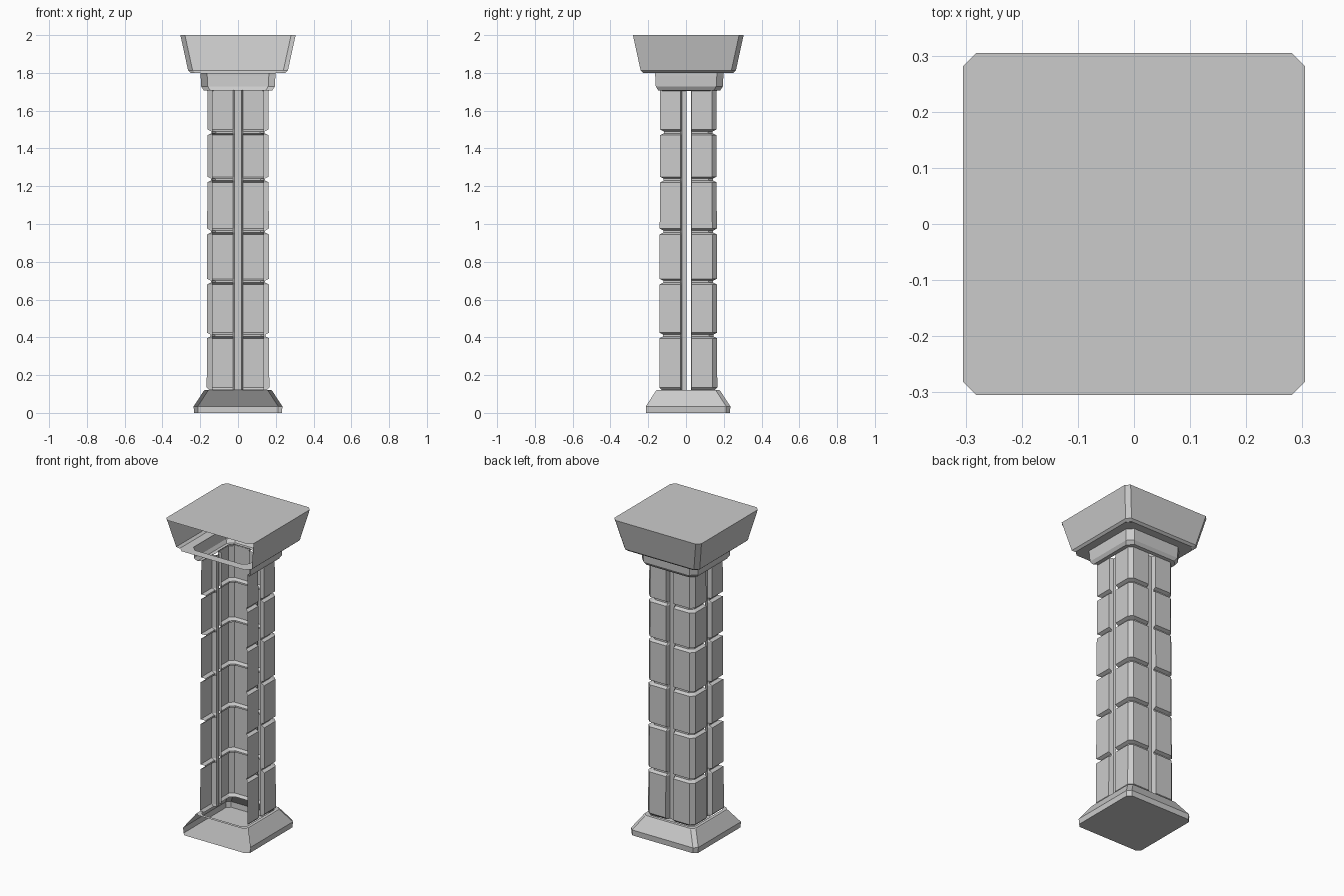
import bpy, bmesh

if "Cube" in bpy.data.objects:
    bpy.data.objects.remove(bpy.data.objects["Cube"])


def finish(name, bm):
    me = bpy.data.meshes.new(name)
    bm.to_mesh(me)
    bm.free()
    ob = bpy.data.objects.new(name, me)
    bpy.context.collection.objects.link(ob)
    return ob


def mirrored(path):
    return [(-x, y) for x, y in reversed(path)]


def loft(bm, sections):
    # sections: list of (z, [xy path]) with outward-facing walls
    rows = [[bm.verts.new((x, y, z)) for x, y in path] for z, path in sections]
    for lo, hi in zip(rows, rows[1:]):
        for i in range(len(lo) - 1):
            bm.faces.new((lo[i], hi[i], hi[i + 1], lo[i + 1]))
    return rows


def open_square(h, c):
    # chamfered square without its front side and front chamfers
    left = [(-h, -h + c), (-h, h - c), (-h + c, h)]
    return left + mirrored(left)


def full_square(h, c):
    return open_square(h, c) + [(h - c, -h), (-h + c, -h)]


def plate(bm, z, h, c, up):
    f = bm.faces.new([bm.verts.new((x, y, z)) for x, y in full_square(h, c)])
    f.normal_update()
    if (f.normal.z > 0) != up:
        f.normal_flip()


def ledge(bm, z, outer, inner, c, up):
    # flat ring running round all four sides
    a = [bm.verts.new((x, y, z)) for x, y in full_square(outer, c)]
    b = [bm.verts.new((x, y, z)) for x, y in full_square(inner, c)]
    for i in range(len(a)):
        j = (i + 1) % len(a)
        f = bm.faces.new((a[i], a[j], b[j], b[i]))
        f.normal_update()
        if (f.normal.z > 0) != up:
            f.normal_flip()


# base: flared plinth, open at the front
bm = bmesh.new()
loft(bm, [(z, open_square(h, 0.022)) for z, h in
          ((0, 0.233), (0.035, 0.235), (0.115, 0.182), (0.12, 0.178))])
plate(bm, 0, 0.233, 0.022, False)
ledge(bm, 0.12, 0.178, 0.158, 0.022, True)
finish("base", bm)

# shaft: block courses with bevelled seams and vertical grooves
levels = [(0.12, 0.015), (0.135, 0)]
for s in (0.41, 0.695, 0.96, 1.235, 1.485):
    levels += [(s - 0.015, 0), (s - 0.005, 0.02), (s + 0.005, 0.02), (s + 0.015, 0)]
levels += [(1.71, 0)]

g, c = 0.135, 0.024
front_part, back_part = [], []
for z, d in levels:
    h = 0.166 - 0.003 * z - d
    front_part.append((z, [(-h, -h + c), (-h, -0.028), (-g, -0.02), (-g, 0.002)]))
    side = [(-g, 0.026), (-h, 0.028), (-h, h - c), (-h + c, h), (-0.026, h), (-0.019, g)]
    back_part.append((z, side + mirrored(side)))
bm = bmesh.new()
loft(bm, back_part)
loft(bm, front_part)
loft(bm, [(z, mirrored(p)) for z, p in front_part])
finish("shaft", bm)

# neck: stepped collar under the capital
bm = bmesh.new()
loft(bm, [(z, open_square(h, 0.035)) for z, h in
          ((1.705, 0.16), (1.708, 0.182), (1.728, 0.195), (1.785, 0.198), (1.80, 0.198))])
finish("neck", bm)

# capital: flared block, open at the front, closed on top
bm = bmesh.new()
loft(bm, [(z, open_square(h, 0.024)) for z, h in
          ((1.80, 0.25), (1.812, 0.264), (2.0, 0.305))])
ledge(bm, 1.80, 0.25, 0.195, 0.03, False)
plate(bm, 2.0, 0.305, 0.024, True)
finish("capital", bm)
